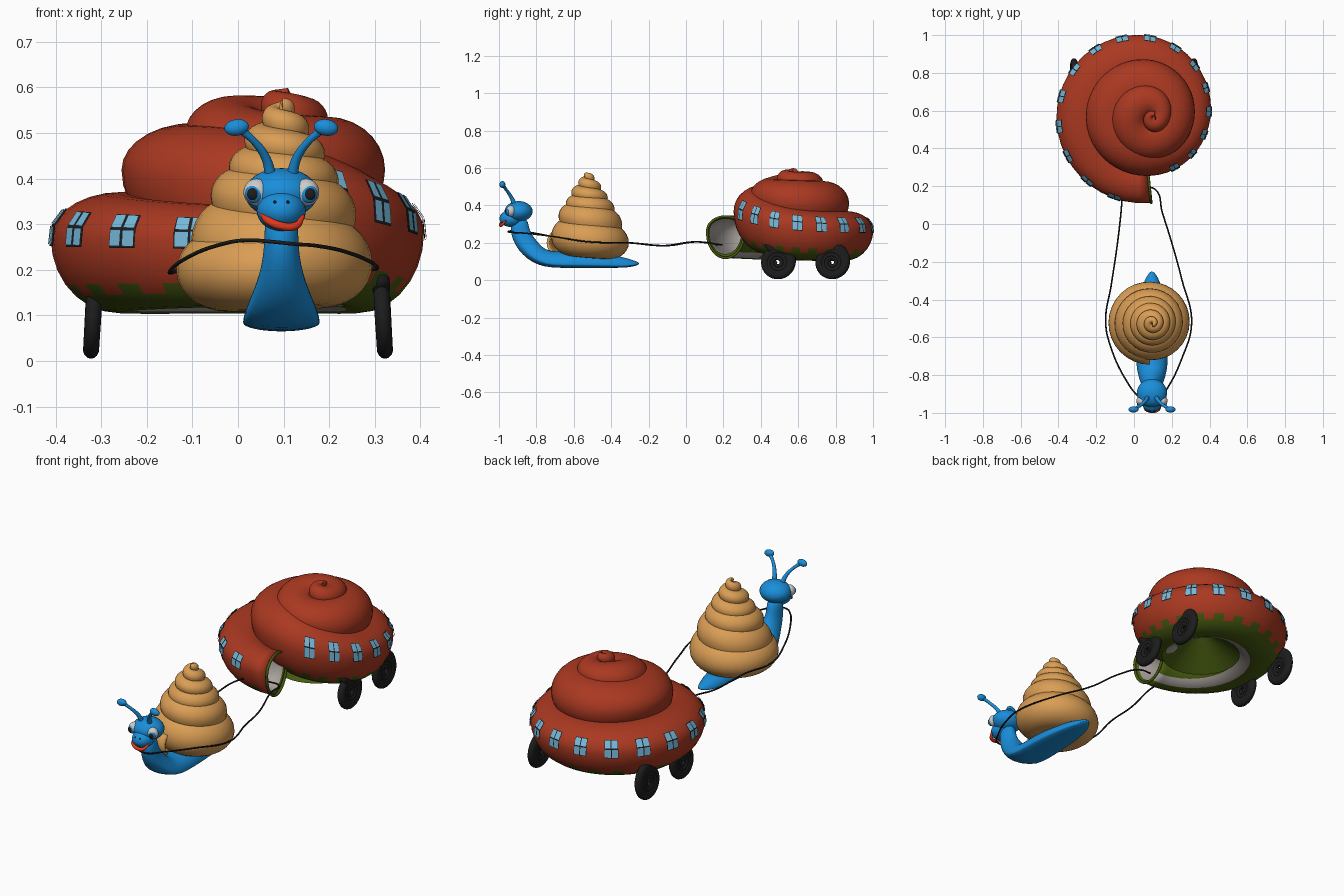
import bpy, bmesh, math
from mathutils import Vector, Matrix

if "Cube" in bpy.data.objects:
    bpy.data.objects.remove(bpy.data.objects["Cube"])


def mat(name, r, g, b):
    m = bpy.data.materials.new(name)
    m.diffuse_color = (r, g, b, 1)
    m.use_nodes = True
    m.node_tree.nodes["Principled BSDF"].inputs["Base Color"].default_value = m.diffuse_color
    return m


RED, GREEN, GREY = mat("red", .40, .04, .015), mat("green", .06, .10, .005), mat("grey", .4, .36, .34)
TAN, BLUE, BLACK = mat("tan", .70, .34, .09), mat("blue", .01, .27, .70), mat("black", .012, .012, .012)
GLASS, WHITE, LIPS = mat("glass", .18, .48, .70), mat("white", .8, .8, .78), mat("lip_red", .75, .04, .01)


def finish(bm, name, mats, smooth=True, recalc=True):
    if recalc:
        bmesh.ops.recalc_face_normals(bm, faces=bm.faces[:])
    for f in bm.faces:
        f.smooth = smooth
    me = bpy.data.meshes.new(name)
    bm.to_mesh(me)
    bm.free()
    for m in mats:
        me.materials.append(m)
    ob = bpy.data.objects.new(name, me)
    bpy.context.collection.objects.link(ob)
    return ob


def loft(bm, rings, paint=lambda i, j: 0, cap_start=True):
    """Skin a list of closed point rings and close the ends."""
    vs = [[bm.verts.new(p) for p in r] for r in rings]
    n = len(vs[0])
    for i in range(len(vs) - 1):
        for j in range(n):
            k = (j + 1) % n
            bm.faces.new((vs[i][j], vs[i][k], vs[i + 1][k], vs[i + 1][j])).material_index = paint(i, j)
    bm.faces.new(vs[-1])
    if cap_start:
        bm.faces.new(vs[0]).material_index = paint(0, 0)


def whorl_surface(keys, step, c0, c1):
    """Keys per step of turn: outer radius, tube half width, centre z, height up, height down."""
    last = (len(keys) - 1) * step

    def surf(t, phi, off=0.0, shrink=1.0):
        u = min(max(t / step, 0), len(keys) - 1.001)
        i, f = int(u), u - int(u)
        K = [keys[min(max(i + d, 0), len(keys) - 1)] for d in (-1, 0, 1, 2)]
        R, rr, zc, up, dn = [b + .5 * f * (c - a + f * (2*a - 5*b + 4*c - d + f * (3*(b - c) + d - a)))
                             for a, b, c, d in zip(*K)]
        a = -math.pi / 2 - math.tau * t
        s = math.sin(phi)
        rad = R - rr + (rr * shrink + off) * math.cos(phi)
        z = zc + ((up if s > 0 else dn) * shrink + off) * s
        c = Vector(c0).lerp(Vector(c1), max(t, 0) / last)
        return Vector((c.x + rad * math.cos(a), c.y + rad * math.sin(a), z))
    return surf, last


def spiral_shell(name, keys, step, c0, c1, mats, start=0.0, paint=lambda t, d, i: 0, per_turn=32,
                 n=28, inner=True, xform=None):
    surf, last = whorl_surface(keys, step, c0, c1)
    ts, k = [], 0
    if inner:                                  # hollow mouth running back into the tube
        ts = [(start + d, .86) for d in (.16, .10, .05, .004)]
        k = len(ts)
    count = int((last - start) * per_turn)
    ts += [(start + (last - start) * i / count, 1) for i in range(count + 1)]
    rings = [[surf(t, math.tau * j / n, 0, s) for j in range(n)] for t, s in ts]

    def col(i, j):
        if i < k:
            return min(len(mats) - 1, 1 if i == k - 1 else 2)
        d = 360 * (j + .5) / n
        return paint(ts[i][0], d - 360 if d > 180 else d, i)
    bm = bmesh.new()
    loft(bm, rings, col)
    if xform:
        bm.transform(xform)
    finish(bm, name, mats)
    return surf


def ball(name, loc, size, m, rot=None):
    bm = bmesh.new()
    bmesh.ops.create_uvsphere(bm, u_segments=28, v_segments=16, radius=1)
    bm.transform(Matrix.Translation(loc) @ (rot or Matrix()) @ Matrix.Diagonal((*size, 1)))
    return finish(bm, name, [m])


def tube(name, pts, r, m, radii=None):
    cu = bpy.data.curves.new(name, 'CURVE')
    cu.dimensions, cu.bevel_depth, cu.bevel_resolution, cu.use_fill_caps = '3D', r, 3, True
    sp = cu.splines.new('BEZIER')
    sp.bezier_points.add(len(pts) - 1)
    for i, (b, p) in enumerate(zip(sp.bezier_points, pts)):
        b.co, b.handle_left_type, b.handle_right_type = p, 'AUTO', 'AUTO'
        b.radius = radii[i] if radii else 1
    cu.materials.append(m)
    bpy.context.collection.objects.link(bpy.data.objects.new(name, cu))


# House shell: red whorls, jagged green underside, grey band
house_keys = [
    (.48, .10, .26, .08, .14), (.455, .15, .27, .10, .165), (.413, .15, .27, .10, .165),
    (.352, .14, .285, .10, .175), (.33, .14, .37, .13, .20), (.32, .15, .42, .10, .15),
    (.29, .14, .41, .12, .12), (.247, .125, .42, .115, .12), (.235, .115, .455, .09, .1),
    (.20, .10, .50, .08, .08), (.155, .078, .52, .06, .06), (.10, .055, .53, .05, .05),
    (.085, .045, .545, .045, .045), (.05, .03, .565, .03, .03), (.028, .025, .575, .024, .025)]


def underside(t, d, i):
    if t > 1 or d > 0:
        return 0
    if -128 < d < -103:
        return 2
    return 1 if d < (-38 if i % 2 else -50) else 0


surf = spiral_shell("house_shell", house_keys, .25, (.04, .59), (.11, .57), [RED, GREEN, GREY],
                    start=-.015, paint=underside, per_turn=44)
bm = bmesh.new()
bmesh.ops.create_cone(bm, cap_ends=False, segments=36, radius1=.2, radius2=.002, depth=.16,
                      matrix=Matrix.Translation((.05, .59, .20)))
finish(bm, "underside_hollow", [GREEN])
tube("doorway_rim", [surf(-.017, math.tau * j / 16) for j in range(17)], .007, GREEN)

# Windows: dark frame with four panes, laid on the whorl
bm = bmesh.new()


def patch(t0, t1, d0, d1, off, idx):
    q = [surf(t, math.radians(d), off) for t, d in ((t1, d0), (t0, d0), (t0, d1), (t1, d1))]
    bm.faces.new([bm.verts.new(p) for p in q]).material_index = idx


for w in range(16):
    t = .05 + w * .058
    h = .0125
    for a, b in ((t - h, t), (t, t + h)):
        for lo, hi in ((-6, 16), (16, 38)):
            patch(a, b, lo, hi, .004, 0)
            patch(a + .0009, b - .0009, lo + 1.5, hi - 1.5, .0065, 1)
finish(bm, "windows", [BLACK, GLASS], smooth=False)

# Wheels: flat coiled shells
wheel_keys = [(.118, .030, 0, .02, .02), (.09, .022, 0, .018, .018)] + [
    (.088 - .0115 * i, .021 - .002 * i, 0, .018 - .001 * i, .018 - .001 * i) for i in range(7)]
axes = Matrix(((0, 0, 1, 0), (1, 0, 0, 0), (0, 1, 0, 0), (0, 0, 0, 1)))
for side, sn in ((1, "right"), (-1, "left")):
    for y, fn in ((.49, "front"), (.78, "rear")):
        M = (Matrix.Translation((side * .318, y, .093)) @ Matrix.Rotation(side * -.06, 4, 'Y')
             @ axes @ Matrix.Rotation(math.radians(217), 4, 'Z'))
        spiral_shell(f"{fn}_{sn}_wheel", wheel_keys, .5, (0, 0), (0, 0), [BLACK], inner=False,
                     n=14, xform=M)

# Snail shell: tall tan spire
snail_keys = [
    (.225, .115, .20, .09, .09), (.215, .11, .20, .10, .09), (.20, .10, .235, .10, .10),
    (.18, .09, .295, .09, .10), (.16, .08, .345, .07, .08), (.14, .07, .38, .06, .07),
    (.12, .06, .41, .05, .06), (.105, .055, .44, .045, .05), (.09, .05, .47, .04, .045),
    (.07, .04, .498, .035, .04), (.052, .03, .522, .03, .035), (.035, .02, .545, .025, .03),
    (.02, .014, .562, .015, .02)]
spiral_shell("snail_shell", snail_keys, .5, (.085, -.52), (.098, -.525), [TAN])

# Snail body: sole point, back point, half width
CX = .095
body = [(-.25, .085, -.25, .095, .008), (-.28, .072, -.29, .11, .033), (-.34, .066, -.34, .125, .055),
        (-.45, .065, -.45, .145, .075), (-.60, .065, -.58, .16, .085), (-.72, .066, -.70, .15, .085),
        (-.79, .08, -.755, .165, .08), (-.85, .113, -.785, .195, .064), (-.895, .16, -.81, .225, .049),
        (-.925, .21, -.83, .255, .04), (-.938, .26, -.84, .285, .037), (-.935, .32, -.85, .34, .037)]
rings = []
for i, (y0, z0, y1, z1, w) in enumerate(body):
    f = .2 + .3 * max(0, i - 5) / 6            # widest near the sole, round at the neck
    ring = []
    for j in range(24):
        c, s = math.cos(math.tau * j / 24), math.sin(math.tau * j / 24)
        g = f + (1 - f if s > 0 else f) * s
        ring.append((CX + w * c, y0 + (y1 - y0) * g, z0 + (z1 - z0) * g))
    rings.append(ring)
bm = bmesh.new()
loft(bm, rings)
ob = finish(bm, "snail_body", [BLUE])
ob.modifiers.new("smooth", 'SUBSURF').levels = 1

# Head and face
ball("head", (CX, -.895, .368), (.08, .075, .055), BLUE)
ball("snout", (CX, -.937, .33), (.054, .06, .045), BLUE)
tube("mouth", [(.05, -.962, .325), (.066, -.983, .308), (.095, -.992, .296), (.125, -.985, .296),
               (.143, -.962, .318)], .009, LIPS, [.4, 1, 1, 1, .5])
for s, sn in ((-1, "left"), (1, "right")):
    ball(f"{sn}_eye", (CX + s * .054, -.936, .37), (.029, .026, .03), WHITE)
    ball(f"{sn}_iris", (CX + s * .060, -.952, .366), (.0195, .013, .02), BLUE)
    ball(f"{sn}_pupil", (CX + s * .062, -.957, .366), (.014, .010, .015), BLACK)
    ball(f"{sn}_nostril", (CX + s * .014, -.985, .348), (.004, .008, .004), BLACK)
    tube(f"{sn}_tentacle", [(CX + s * .022, -.915, .40), (CX + s * .034, -.935, .445),
                            (CX + s * .06, -.96, .482), (CX + s * .09, -.978, .508)],
         .010, BLUE, [1.3, 1, .8, .9])
    ball(f"{sn}_tentacle_tip", (CX + s * .098, -.982, .512), (.027, .016, .018), BLUE,
         Matrix.Rotation(s * .15, 4, 'Y'))

# Reins: one loop from the house, around the neck and back
tube("reins", [(-.06, .17, .19), (-.07, .05, .205), (-.09, -.12, .185), (-.12, -.32, .20), (-.15, -.52, .195),
               (-.12, -.66, .222), (-.04, -.83, .255), (.02, -.91, .265), (.07, -.945, .262), (.12, -.945, .257),
               (.17, -.88, .253), (.25, -.72, .235), (.305, -.52, .205), (.255, -.30, .20),
               (.20, -.10, .185), (.15, .06, .205), (.11, .185, .19), (.05, .19, .19)], .0042, BLACK)
